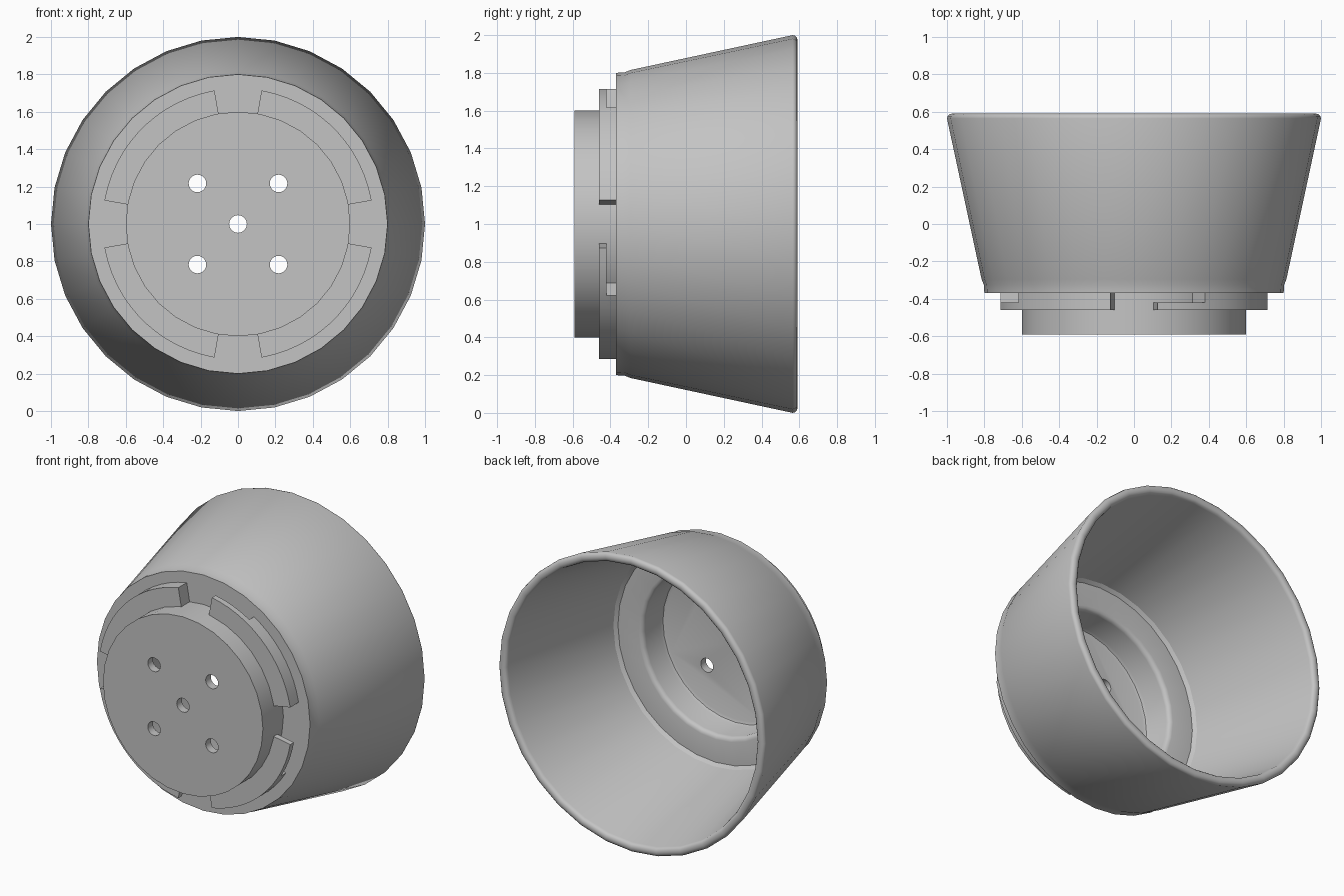
import bpy, bmesh, math
from mathutils import Matrix, Vector

cube = bpy.data.objects.get("Cube")
if cube:
    bpy.data.objects.remove(cube, do_unlink=True)

CENTRE = Vector((0, 0, 1))
SEGMENTS = 32

grey = bpy.data.materials.new("plain grey")
grey.use_nodes = True
colour = (0.55, 0.55, 0.55, 1)
grey.diffuse_color = colour
grey.node_tree.nodes["Principled BSDF"].inputs["Base Color"].default_value = colour


def make_object(name, bm):
    """Turn a bmesh built around the y axis into a named grey object."""
    bmesh.ops.recalc_face_normals(bm, faces=bm.faces)
    mesh = bpy.data.meshes.new(name)
    bm.to_mesh(mesh)
    bm.free()
    mesh.materials.append(grey)
    obj = bpy.data.objects.new(name, mesh)
    obj.location = CENTRE
    bpy.context.collection.objects.link(obj)
    return obj


def activate(obj):
    bpy.ops.object.select_all(action='DESELECT')
    obj.select_set(True)
    bpy.context.view_layer.objects.active = obj


def fillet(r, y, size, start):
    """Quarter-round profile points about (r, y), from a start angle."""
    return [(r + size * math.cos(math.radians(start + t)),
             y + size * math.sin(math.radians(start + t))) for t in (0, 30, 60, 90)]


# Cup shell: outer wall from hub front to rim, then the inside back to the floor
profile = [(0.6, -0.59), (0.6, -0.37), (0.8, -0.37), (0.803, -0.325), (0.815, -0.295)]
profile += fillet(0.975, 0.565, 0.025, 0)
profile += fillet(0.965, 0.565, 0.025, 90)
profile += [(0.755, -0.3), (0.735, -0.32)]
profile += [(r, y) for r, y in reversed(fillet(0.58, -0.35, 0.03, 90))][::-1]
profile += [(0.55, -0.51), (0.543, -0.528), (0.525, -0.535)]

bm = bmesh.new()
verts = [bm.verts.new((0, y, r)) for r, y in profile]
edges = [bm.edges.new(pair) for pair in zip(verts, verts[1:])]
bmesh.ops.spin(bm, geom=verts + edges, cent=(0, 0, 0), axis=(0, 1, 0),
               angle=math.tau, steps=SEGMENTS)
bmesh.ops.remove_doubles(bm, verts=bm.verts, dist=0.0005)
bmesh.ops.holes_fill(bm, edges=[e for e in bm.edges if e.is_boundary], sides=0)
shell = make_object("cup_shell", bm)

# Screw holes through the hub floor
bm = bmesh.new()
for x, z in [(0, 0)] + [(i, j) for i in (-0.217, 0.217) for j in (-0.217, 0.217)]:
    place = Matrix.Translation((x, -0.56, z)) @ Matrix.Rotation(math.pi / 2, 4, 'X')
    bmesh.ops.create_cone(bm, cap_ends=True, segments=20, radius1=0.047,
                          radius2=0.047, depth=0.2, matrix=place)
cutter = make_object("hole_cutter", bm)
cutter.hide_render = True
activate(shell)
cut = shell.modifiers.new("holes", 'BOOLEAN')
cut.operation = 'DIFFERENCE'
cut.solver = 'EXACT'
cut.object = cutter
bpy.ops.object.modifier_apply(modifier=cut.name)
bpy.data.objects.remove(cutter, do_unlink=True)


def locking_tab(name, start):
    """Curved bayonet tab with a slot behind its far end."""
    inner, outer, steps, solid_steps = 0.592, 0.725, 13, 9
    depths = (-0.46, -0.42, -0.368)
    bm = bmesh.new()
    grid = []
    for i in range(steps + 1):
        a = math.radians(start + 70 * i / steps)
        grid.append([bm.verts.new((inner * math.cos(a), y, inner * math.sin(a)))
                     for y in depths])
    for i in range(steps):
        for layer in range(2 if i < solid_steps else 1):
            bm.faces.new((grid[i][layer], grid[i + 1][layer],
                          grid[i + 1][layer + 1], grid[i][layer + 1]))
    bmesh.ops.delete(bm, geom=[v for v in bm.verts if not v.link_faces], context='VERTS')
    # Thicken outwards from the hub wall
    base = list(bm.faces)
    result = bmesh.ops.extrude_face_region(bm, geom=base, use_keep_orig=True)
    moved = [g for g in result["geom"] if isinstance(g, bmesh.types.BMVert)]
    ratio = outer / inner
    bmesh.ops.scale(bm, vec=(ratio, 1, ratio), verts=moved)
    return make_object(name, bm)


tabs = [locking_tab(name + "_locking_tab", 10 + 90 * i) for i, name in
        enumerate(("upper_left", "upper_right", "lower_right", "lower_left"))]

for obj in [shell] + tabs:
    activate(obj)
    bpy.ops.object.shade_smooth_by_angle(angle=math.radians(32))
